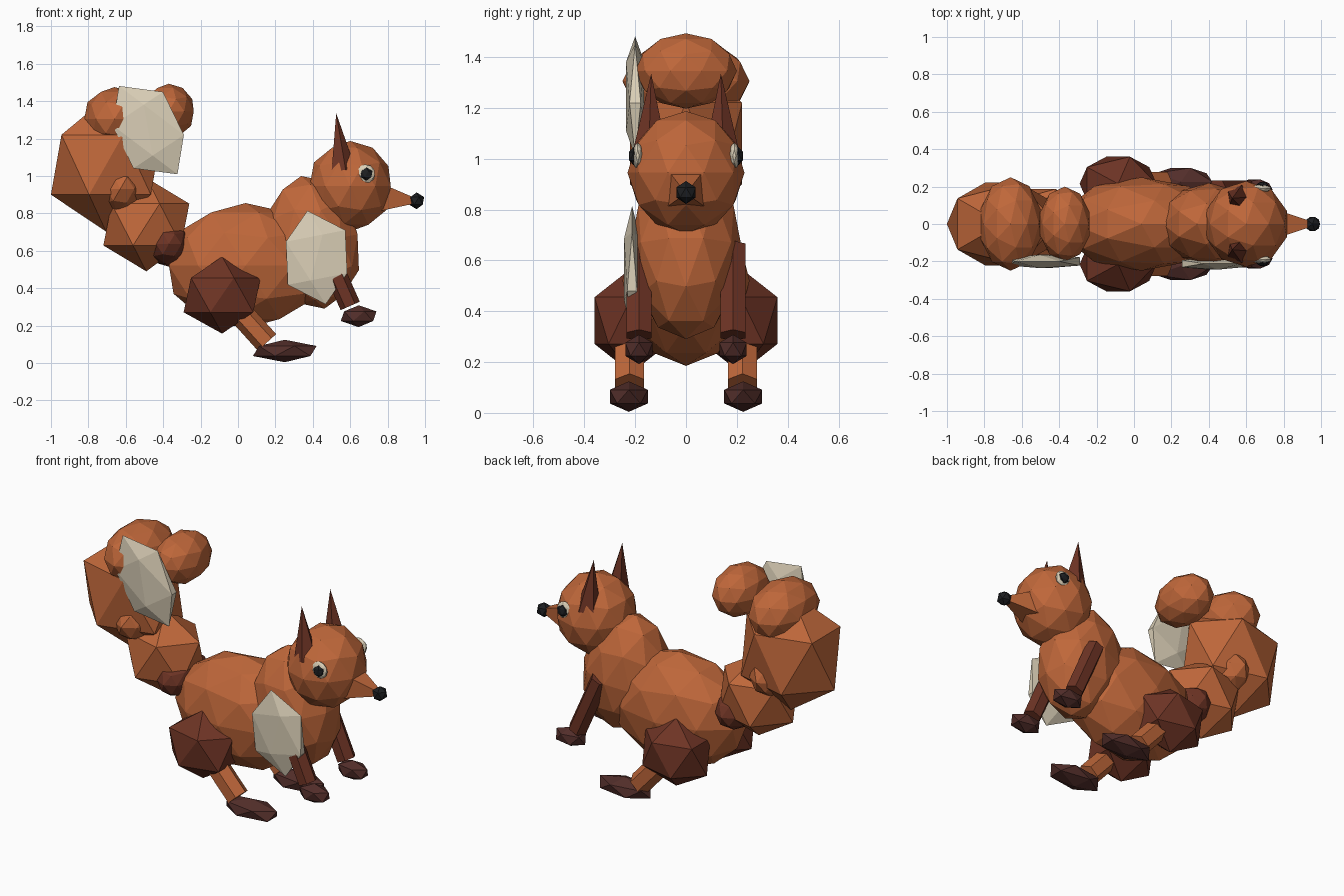
import bpy
from math import radians
from mathutils import Vector

if "Cube" in bpy.data.objects:
    bpy.data.objects.remove(bpy.data.objects["Cube"])


def mat(name, rgb):
    m = bpy.data.materials.new(name)
    m.diffuse_color = (*rgb, 1)
    m.use_nodes = True
    m.node_tree.nodes["Principled BSDF"].inputs["Base Color"].default_value = m.diffuse_color
    return m


ORANGE = mat("orange fur", (0.52, 0.135, 0.042))
BROWN = mat("brown fur", (0.155, 0.034, 0.018))
PAW = mat("dark paw", (0.085, 0.027, 0.023))
CREAM = mat("cream", (0.70, 0.62, 0.47))
BLACK = mat("black", (0.012, 0.013, 0.015))


def finish(name, m):
    o = bpy.context.object
    o.name = name
    o.data.materials.append(m)
    return o


def ball(name, loc, radii, m, sub=2, tilt=0):
    """Faceted ellipsoid, tilted about the y axis."""
    bpy.ops.mesh.primitive_ico_sphere_add(subdivisions=sub, radius=1, location=loc,
                                          rotation=(0, radians(tilt), 0))
    o = finish(name, m)
    o.scale = radii
    return o


def taper(name, a, b, r1, r2, m, sides=6, spin=0):
    """Prism or cone running from point a to point b."""
    a, b = Vector(a), Vector(b)
    d = b - a
    bpy.ops.mesh.primitive_cone_add(vertices=sides, radius1=r1, radius2=r2,
                                    depth=d.length, location=(a + b) / 2)
    o = finish(name, m)
    o.rotation_mode = 'QUATERNION'
    q = d.to_track_quat('Z', 'Y')
    o.rotation_quaternion = q @ Vector((0, 0, 1)).rotation_difference(Vector((0, 0, 1)))
    if spin:
        from mathutils import Quaternion
        o.rotation_quaternion = q @ Quaternion((0, 0, 1), radians(spin))
    return o


# Body, chest and head
ball("body", (0.04, 0, 0.52), (0.43, 0.25, 0.335), ORANGE)
ball("chest", (0.40, 0, 0.645), (0.255, 0.22, 0.36), ORANGE, tilt=-10)
ball("head", (0.60, 0, 0.945), (0.228, 0.23, 0.242), ORANGE)
taper("snout", (0.76, 0, 0.885), (0.97, 0, 0.865), 0.105, 0.01, ORANGE, 4, 45)
ball("nose", (0.955, 0, 0.867), (0.045, 0.045, 0.045), BLACK, 1)

# Paired parts
for side, s in (("right", -1), ("left", 1)):
    taper(side + "_ear", (0.56, s * 0.14, 1.03), (0.525, s * 0.137, 1.335), 0.07, 0, BROWN, 5)
    ball(side + "_eye", (0.68, s * 0.19, 1.01), (0.054, 0.021, 0.052), CREAM)
    ball(side + "_pupil", (0.687, s * 0.206, 1.01), (0.036, 0.022, 0.036), BLACK, 1)
    ball(side + "_thigh", (-0.085, s * 0.215, 0.363), (0.23, 0.17, 0.206), BROWN, 1)
    taper(side + "_hind_leg", (-0.03, s * 0.222, 0.315), (0.155, s * 0.222, 0.11),
          0.066, 0.066, ORANGE, 6)
    ball(side + "_hind_foot", (0.25, s * 0.225, 0.064), (0.19, 0.088, 0.06), PAW, 1)
    taper(side + "_front_leg", (0.445, s * 0.185, 0.655), (0.60, s * 0.185, 0.305),
          0.056, 0.056, BROWN, 6)
    ball(side + "_front_paw", (0.645, s * 0.185, 0.25), (0.107, 0.063, 0.058), PAW, 1)

# Curled tail
ball("tail_root", (-0.37, 0, 0.635), (0.115, 0.19, 0.12), BROWN)
ball("tail_lower", (-0.49, 0, 0.74), (0.257, 0.22, 0.25), ORANGE, 1)
ball("tail_middle", (-0.705, 0, 1.06), (0.33, 0.26, 0.358), ORANGE, 1)
ball("tail_inner_tuft", (-0.63, 0, 0.93), (0.13, 0.225, 0.14), ORANGE)
ball("tail_upper", (-0.66, 0, 1.305), (0.17, 0.25, 0.17), ORANGE)
ball("tail_tip", (-0.37, 0, 1.345), (0.14, 0.20, 0.148), ORANGE)

# Pale patches on the front-facing side
ball("chest_patch", (0.42, -0.212, 0.564), (0.20, 0.037, 0.255), CREAM, 1, -11)
ball("tail_patch", (-0.48, -0.20, 1.245), (0.20, 0.042, 0.283), CREAM, 1, -33.5)
